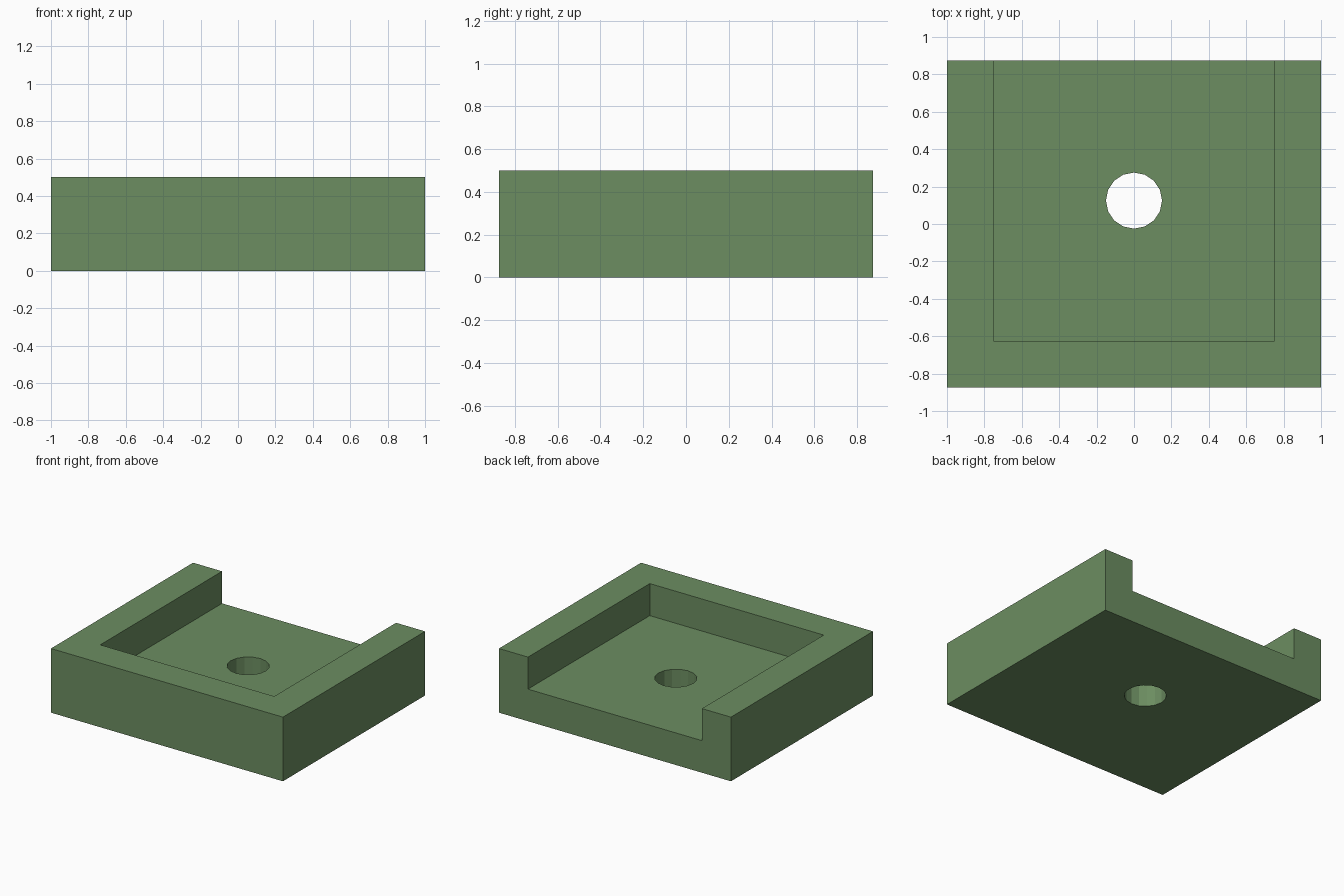
import bpy

if "Cube" in bpy.data.objects:
    bpy.data.objects.remove(bpy.data.objects["Cube"])


def box(name, x, y, z):
    """Box spanning the given (min, max) ranges."""
    spans = (x, y, z)
    bpy.ops.mesh.primitive_cube_add(size=1, location=[(a + b) / 2 for a, b in spans])
    ob = bpy.context.object
    ob.name = name
    ob.scale = [b - a for a, b in spans]
    bpy.ops.object.transform_apply(location=True, rotation=False, scale=True)
    return ob


def cut(target, cutter):
    """Subtract the cutter from the target, then discard the cutter."""
    cutter.hide_render = True
    bpy.context.view_layer.objects.active = target
    mod = target.modifiers.new("cut", 'BOOLEAN')
    mod.operation = 'DIFFERENCE'
    mod.solver = 'EXACT'
    mod.object = cutter
    bpy.ops.object.modifier_apply(modifier=mod.name)
    bpy.data.objects.remove(cutter)


# Solid block
tray = box("open_tray", (-1, 1), (-0.875, 0.875), (0, 0.5))

# Square pocket, open at the back
cut(tray, box("pocket_cutter", (-0.75, 0.75), (-0.625, 1.2), (0.25, 0.8)))

# 16-sided hole through the middle of the pocket floor
bpy.ops.mesh.primitive_cylinder_add(vertices=16, radius=0.15, depth=1, location=(0, 0.125, 0.1))
hole = bpy.context.object
hole.name = "hole_cutter"
cut(tray, hole)

# Green finish
green = bpy.data.materials.new("green")
green.diffuse_color = (0.15, 0.27, 0.12, 1)
green.use_nodes = True
green.node_tree.nodes["Principled BSDF"].inputs["Base Color"].default_value = green.diffuse_color
tray.data.materials.clear()
tray.data.materials.append(green)
